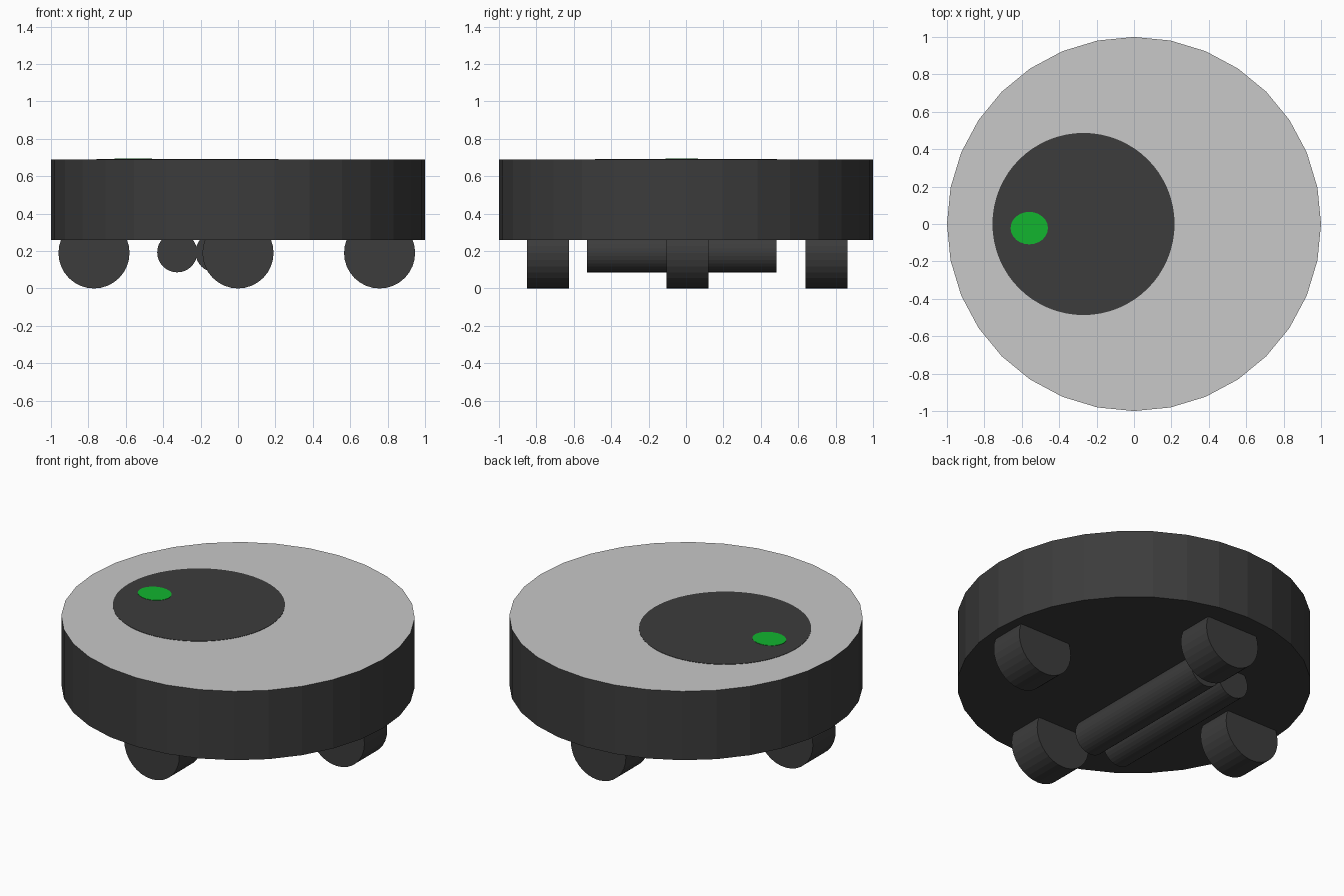
import bpy, bmesh, math
from mathutils import Matrix

if "Cube" in bpy.data.objects:
    bpy.data.objects.remove(bpy.data.objects["Cube"])


def material(name, rgb):
    m = bpy.data.materials.new(name)
    m.diffuse_color = (*rgb, 1)
    m.use_nodes = True
    m.node_tree.nodes["Principled BSDF"].inputs["Base Color"].default_value = m.diffuse_color
    return m


dark = material("dark grey", (0.045, 0.045, 0.045))
light = material("light grey", (0.58, 0.58, 0.58))
green = material("green", (0.006, 0.46, 0.028))


def cylinder(name, mat, centre, radius, depth, sides=32, along_y=False, stretch=1.0):
    """Flat-shaded capped cylinder, along z or y."""
    bm = bmesh.new()
    bmesh.ops.create_cone(bm, cap_ends=True, segments=sides,
                          radius1=radius, radius2=radius, depth=depth)
    bm.transform(Matrix.Diagonal((1, stretch, 1, 1)))
    if along_y:
        bm.transform(Matrix.Rotation(math.pi / 2, 4, 'X'))
    bm.transform(Matrix.Translation(centre))
    me = bpy.data.meshes.new(name)
    bm.to_mesh(me)
    bm.free()
    me.materials.append(mat)
    ob = bpy.data.objects.new(name, me)
    bpy.context.collection.objects.link(ob)
    return ob


# Round body: dark sides and underside, light top face
body = cylinder("body", dark, (0, 0, 0.475), 1.0, 0.43)
body.data.materials.append(light)
for p in body.data.polygons:
    if p.normal.z > 0.9:
        p.material_index = 1

# Dark lid disc and green button, as thin plates on the top
cylinder("lid_disc", dark, (-0.27, 0, 0.69), 0.487, 0.004, sides=64)
cylinder("power_button", green, (-0.56, -0.022, 0.692), 0.1, 0.004,
         sides=24, stretch=0.87)

# Four wheels, all rolling about y
for name, x, y in (("left_wheel", -0.77, 0.007), ("right_wheel", 0.757, 0.007),
                   ("front_wheel", 0, -0.738), ("back_wheel", 0, 0.752)):
    cylinder(name, dark, (x, y, 0.19), 0.19, 0.225, along_y=True)

# Pair of brush rollers side by side underneath
for name, x in (("left_roller", -0.325), ("right_roller", -0.12)):
    cylinder(name, dark, (x, -0.023, 0.193), 0.107, 1.015, along_y=True)
